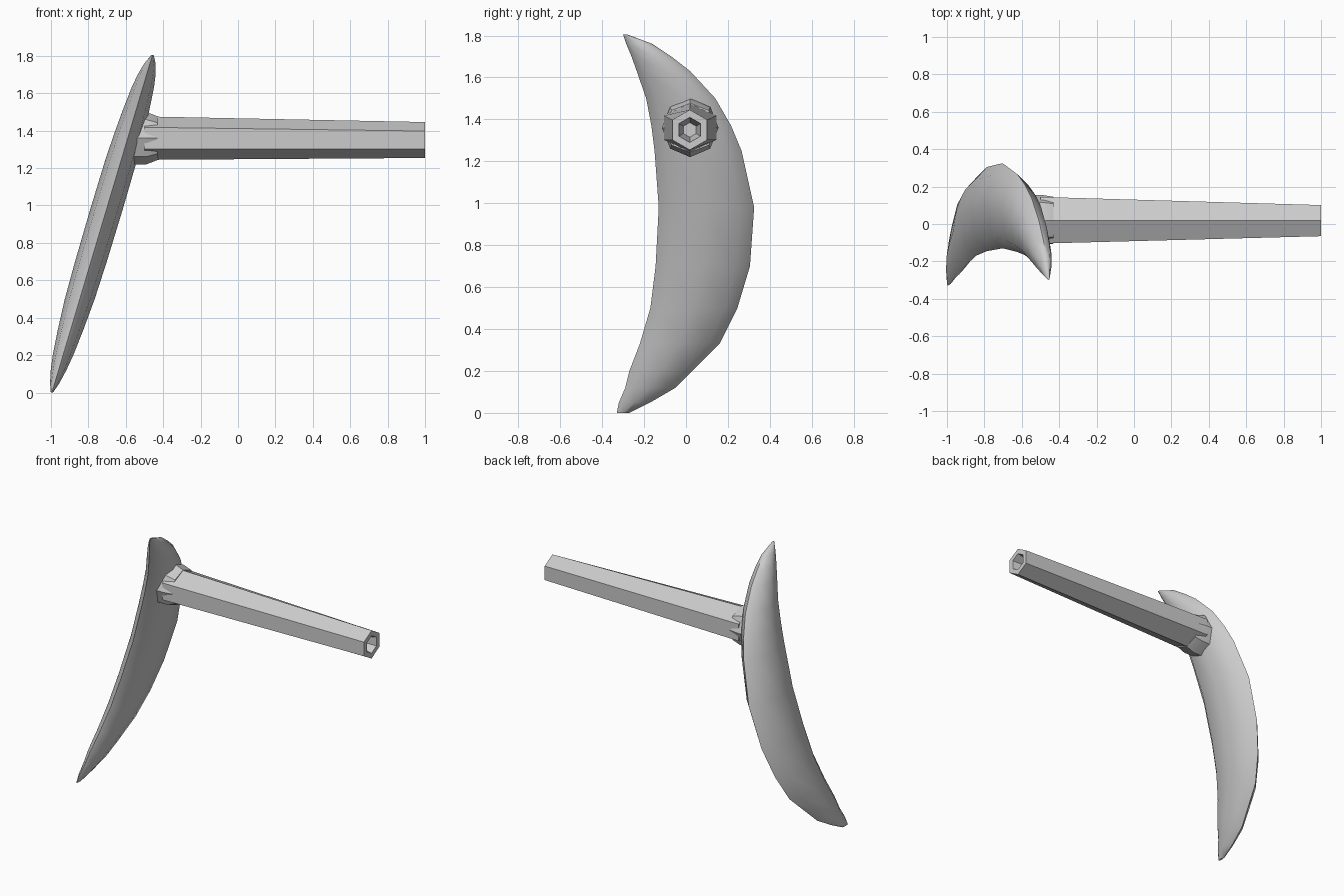
import bpy, bmesh, math

cube = bpy.data.objects.get("Cube")
if cube:
    bpy.data.objects.remove(cube, do_unlink=True)

grey = bpy.data.materials.new("plain grey")
grey.use_nodes = True
colour = (0.6, 0.6, 0.6, 1)
grey.diffuse_color = colour
grey.node_tree.nodes["Principled BSDF"].inputs["Base Color"].default_value = colour


def loft(name, rings, smooth_angle):
    """Skin a row of equal-sized rings and cap both ends."""
    bm = bmesh.new()
    rows = [[bm.verts.new(p) for p in ring] for ring in rings]
    n = len(rows[0])
    for a, b in zip(rows, rows[1:]):
        for i in range(n):
            j = (i + 1) % n
            bm.faces.new((a[i], a[j], b[j], b[i]))
    bm.faces.new(rows[0])
    bm.faces.new(rows[-1])
    bmesh.ops.recalc_face_normals(bm, faces=bm.faces)
    mesh = bpy.data.meshes.new(name)
    bm.to_mesh(mesh)
    bm.free()
    mesh.materials.append(grey)
    obj = bpy.data.objects.new(name, mesh)
    bpy.context.collection.objects.link(obj)
    bpy.ops.object.select_all(action='DESELECT')
    obj.select_set(True)
    bpy.context.view_layer.objects.active = obj
    bpy.ops.object.shade_smooth_by_angle(angle=math.radians(smooth_angle))
    return obj


def blade_ring(z, front, back, half, sides=8):
    """Lens-shaped section on the leaning centre line of the blade."""
    axis = -0.995 + 0.298 * z
    mid, reach = (front + back) / 2, (back - front) / 2
    turns = [math.tau * i / sides for i in range(sides)]
    return [(axis + half * math.sin(t), mid + reach * math.cos(t), z) for t in turns]


def shaft_ring(x, y, z, ry, rz, sides):
    turns = [math.tau * i / sides for i in range(sides)]
    return [(x, y + ry * math.sin(t), z + rz * math.cos(t)) for t in turns]


# Crescent blade: height, front edge, back edge, half thickness
sections = [
    (0.0, -0.33, -0.27, 0.006), (0.05, -0.32, -0.17, 0.025),
    (0.12, -0.29, -0.05, 0.042), (0.2, -0.27, 0.03, 0.055),
    (0.33, -0.22, 0.16, 0.068), (0.5, -0.17, 0.245, 0.08),
    (0.7, -0.145, 0.305, 0.085), (0.98, -0.13, 0.325, 0.087),
    (1.25, -0.15, 0.265, 0.085), (1.37, -0.165, 0.215, 0.08),
    (1.5, -0.19, 0.14, 0.072), (1.63, -0.235, 0.02, 0.06),
    (1.7, -0.26, -0.07, 0.048), (1.76, -0.285, -0.16, 0.03),
    (1.805, -0.3, -0.28, 0.006),
]
loft("blade", [blade_ring(*s) for s in sections], 50)

# Faceted collar where the shaft meets the blade
collar = [(-0.6, 0.135, 0.14), (-0.49, 0.135, 0.14), (-0.43, 0.125, 0.117)]
loft("collar", [shaft_ring(x, 0.02, 1.36, ry, rz, 8) for x, ry, rz in collar], 20)

# Tapered six-sided shaft with a hollow end
shaft = [
    shaft_ring(-0.5, 0.02, 1.36, 0.144, 0.116, 6),
    shaft_ring(1.0, 0.018, 1.35, 0.096, 0.096, 6),
    shaft_ring(1.0, 0.018, 1.35, 0.06, 0.06, 6),
    shaft_ring(0.88, 0.018, 1.35, 0.035, 0.035, 6),
]
loft("shaft", shaft, 20)
